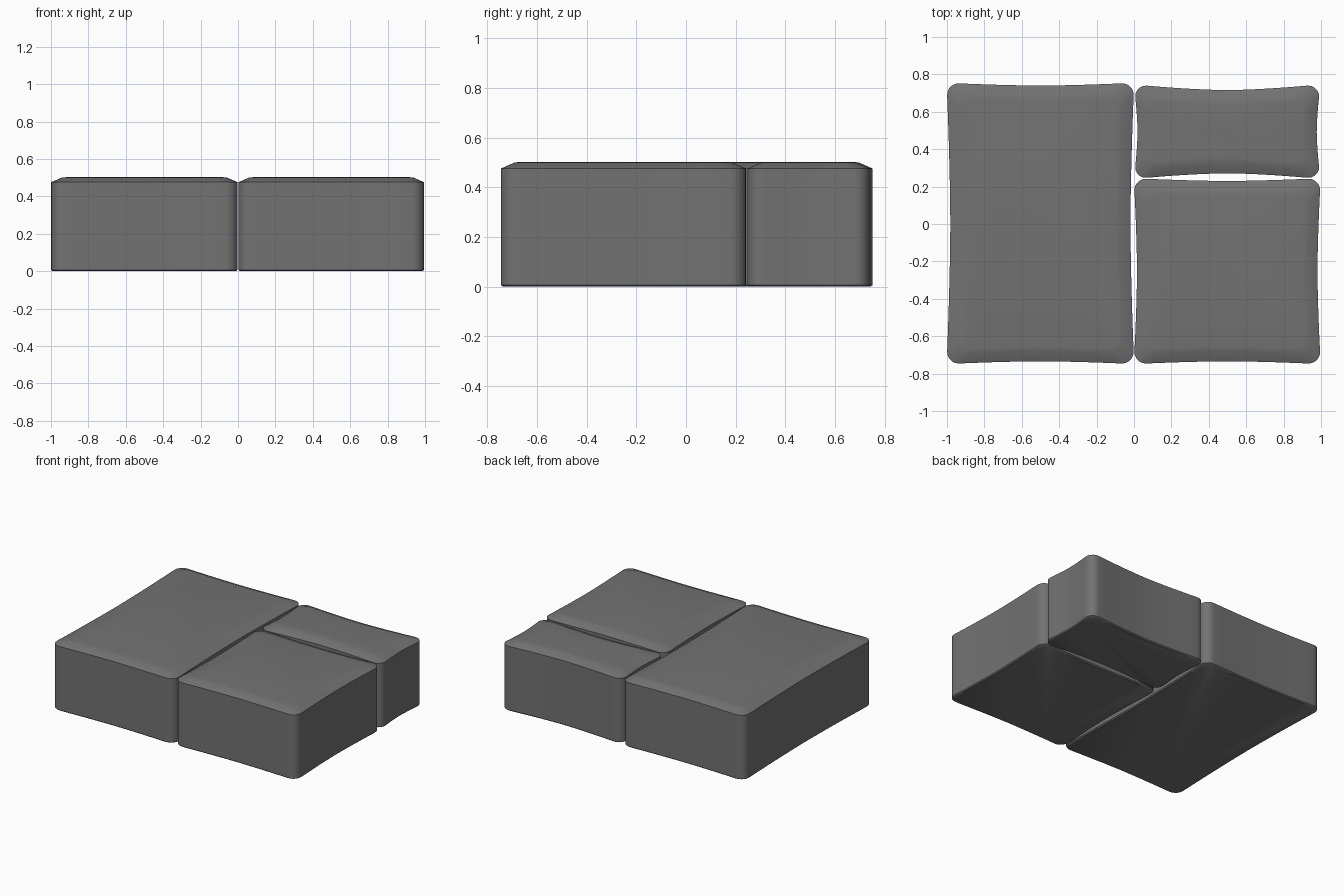
import bpy, bmesh, math

if "Cube" in bpy.data.objects:
    bpy.data.objects.remove(bpy.data.objects["Cube"])

stone = bpy.data.materials.new("stone grey")
stone.diffuse_color = (0.17, 0.17, 0.17, 1)
stone.use_nodes = True
stone.node_tree.nodes["Principled BSDF"].inputs["Base Color"].default_value = stone.diffuse_color


def outline(hx, hy, r, pinch_x, pinch_y, inset):
    """Rounded rectangle whose four sides bow gently inwards."""
    ax, ay = hx - inset, hy - inset
    corners = [(1, 1, 0), (-1, 1, 90), (-1, -1, 180), (1, -1, 270)]
    arcs = []
    for sx, sy, a0 in corners:
        arcs.append([(sx * (ax - r) + r * math.cos(math.radians(a0 + 90 * i / 5)),
                      sy * (ay - r) + r * math.sin(math.radians(a0 + 90 * i / 5)))
                     for i in range(6)])
    pts = []
    for k in range(4):
        pts += arcs[k]
        (x0, y0), (x1, y1) = arcs[k][-1], arcs[(k + 1) % 4][0]
        pts += [(x0 + (x1 - x0) * i / 10, y0 + (y1 - y0) * i / 10) for i in range(1, 10)]
    out = []
    for x, y in pts:
        tx = min(1, abs(x) / (ax - r * 0.6))
        ty = min(1, abs(y) / (ay - r * 0.6))
        out.append((x - pinch_x * x / ax * (1 - ty ** 1.6),
                    y - pinch_y * y / ay * (1 - tx ** 1.6)))
    return out


def block(name, x0, x1, y0, y1, pinch_x, pinch_y):
    hx, hy = (x1 - x0) / 2, (y1 - y0) / 2
    cx, cy = (x0 + x1) / 2, (y0 + y1) / 2
    bm = bmesh.new()
    # bottom lip, wall, top chamfer, flat top
    levels = [(0.008, 0), (0, 0.007), (0, 0.476), (0.055, 0.5), (0.08, 0.503)]
    rings = [[bm.verts.new((cx + x, cy + y, z))
              for x, y in outline(hx, hy, 0.065, pinch_x, pinch_y, inset)]
             for inset, z in levels]
    n = len(rings[0])
    for a, b in zip(rings, rings[1:]):
        for i in range(n):
            j = (i + 1) % n
            bm.faces.new((a[i], a[j], b[j], b[i]))
    bm.faces.new(rings[-1])
    bm.faces.new(rings[0][::-1])
    me = bpy.data.meshes.new(name)
    bm.to_mesh(me)
    bm.free()
    ob = bpy.data.objects.new(name, me)
    bpy.context.collection.objects.link(ob)
    me.materials.append(stone)
    bpy.ops.object.select_all(action='DESELECT')
    ob.select_set(True)
    bpy.context.view_layer.objects.active = ob
    bpy.ops.object.shade_smooth_by_angle(angle=math.radians(40))


# three paving blocks
block("long_block", -1.0, -0.001, -0.747, 0.753, 0.018, 0.013)
block("square_block", 0.001, 0.996, -0.747, 0.243, 0.015, 0.013)
block("small_block", 0.004, 0.992, 0.245, 0.742, 0.015, 0.026)
